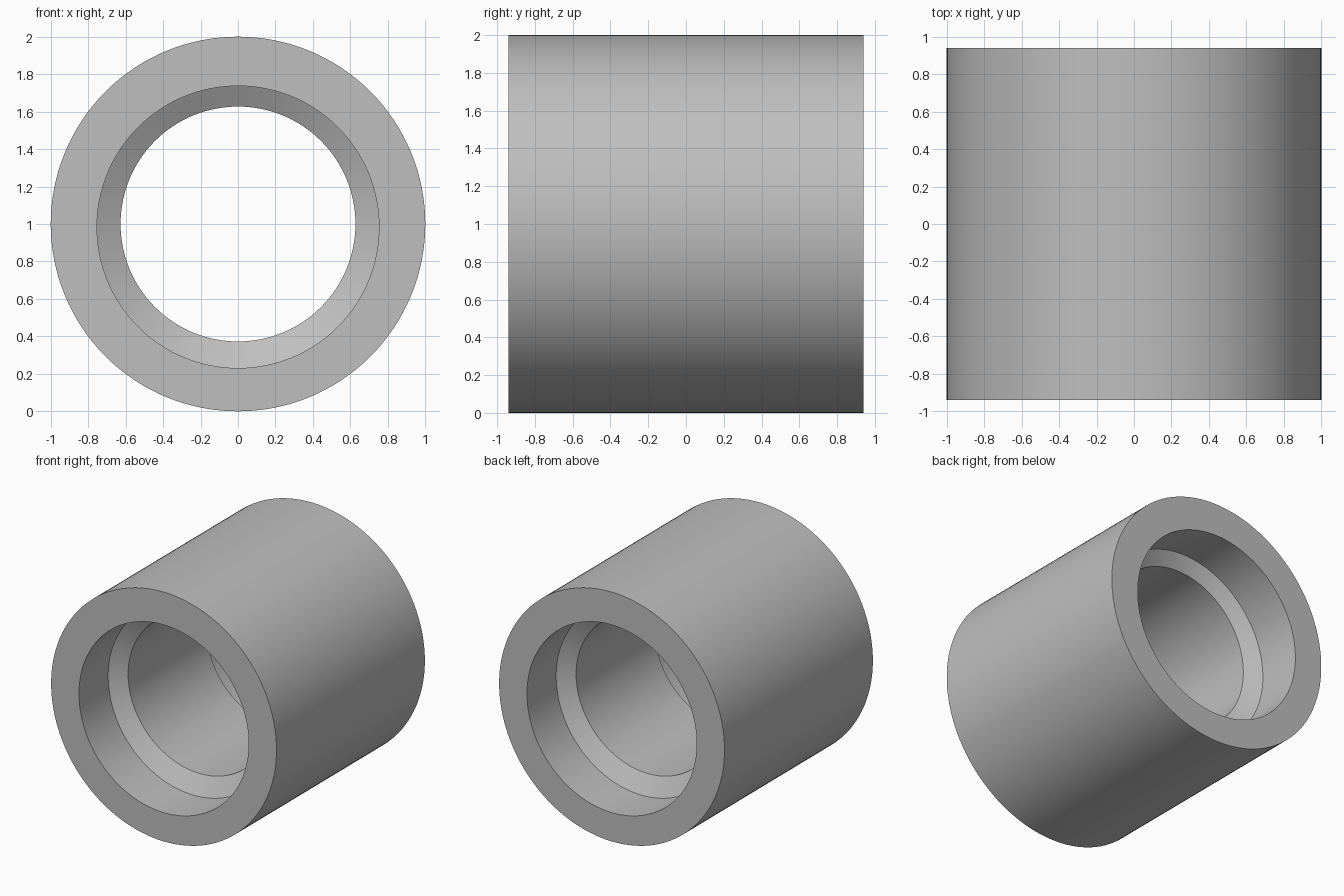
import bpy, bmesh, math

cube = bpy.data.objects.get("Cube")
if cube:
    bpy.data.objects.remove(cube, do_unlink=True)

SEGMENTS = 128
HALF_LENGTH = 0.94
OUTER_R, SOCKET_R, BORE_R = 1.0, 0.753, 0.627
SOCKET_DROP = 0.016      # sockets sit slightly below the main axis
SOCKET_DEPTH = 0.37
CONE_SLOPE = math.tan(math.radians(30))

# Plain grey metal
grey = bpy.data.materials.new("grey metal")
grey.use_nodes = True
colour = (0.52, 0.52, 0.52, 1)
grey.diffuse_color = colour
grey.node_tree.nodes["Principled BSDF"].inputs["Base Color"].default_value = colour

bm = bmesh.new()


def ring(radius, depth, side, drop=0.0, conical=False):
    """Circle around the y axis, at a depth below the front (-1) or back (1) end."""
    verts = []
    for i in range(SEGMENTS):
        a = math.tau * i / SEGMENTS
        x, z = radius * math.cos(a), radius * math.sin(a) - drop
        d = depth
        if conical:  # follow the drilled cone of the offset socket
            d += (SOCKET_R - math.hypot(x, z + SOCKET_DROP)) * CONE_SLOPE
        verts.append(bm.verts.new((x, side * (HALF_LENGTH - d), z + 1)))
    return verts


def end_rings(side):
    """Rim, socket mouth, socket floor and bore edge of one end."""
    return [ring(OUTER_R, 0, side),
            ring(SOCKET_R, 0, side, SOCKET_DROP),
            ring(SOCKET_R, SOCKET_DEPTH, side, SOCKET_DROP),
            ring(BORE_R, SOCKET_DEPTH, side, conical=True)]


# Closed wall profile: front end inwards, through the bore, back end outwards
rings = end_rings(-1) + end_rings(1)[::-1]
for n, a in enumerate(rings):
    b = rings[(n + 1) % len(rings)]
    for i in range(SEGMENTS):
        j = (i + 1) % SEGMENTS
        bm.faces.new((a[i], a[j], b[j], b[i]))
bmesh.ops.recalc_face_normals(bm, faces=bm.faces)

mesh = bpy.data.meshes.new("sleeve_coupling")
bm.to_mesh(mesh)
bm.free()
mesh.materials.append(grey)
sleeve = bpy.data.objects.new("sleeve_coupling", mesh)
bpy.context.collection.objects.link(sleeve)

# Smooth walls with crisp rims
bpy.ops.object.select_all(action='DESELECT')
sleeve.select_set(True)
bpy.context.view_layer.objects.active = sleeve
bpy.ops.object.shade_smooth_by_angle(angle=math.radians(30))
